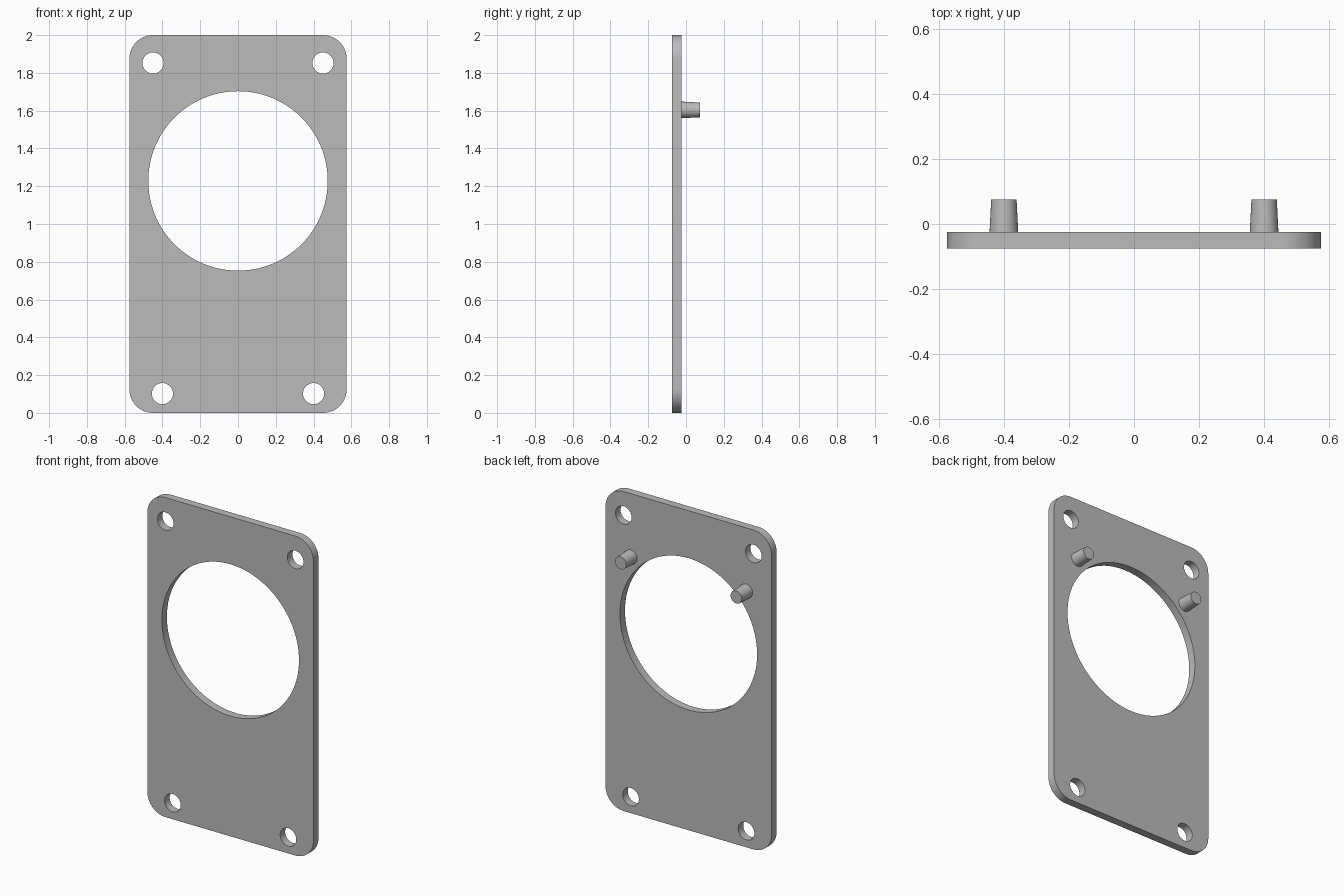
import bpy
from math import cos, sin, pi, radians

cube = bpy.data.objects.get("Cube")
if cube:
    bpy.data.objects.remove(cube, do_unlink=True)

WIDTH, HEIGHT, CORNER = 1.15, 2.0, 0.125
THICKNESS = 0.05
PLATE_Y = -0.05

grey = bpy.data.materials.new("plain grey")
grey.use_nodes = True
grey.diffuse_color = (0.5, 0.5, 0.5, 1)
grey.node_tree.nodes["Principled BSDF"].inputs["Base Color"].default_value = grey.diffuse_color


def arc(x, z, r, start, sweep, steps):
    return [(x + r * cos(start + sweep * i / steps),
             z + r * sin(start + sweep * i / steps)) for i in range(steps + 1)]


def circle(x, z, r, steps):
    return arc(x, z, r, 0, 2 * pi, steps)[:-1]


def finish(obj):
    bpy.ops.object.select_all(action='DESELECT')
    obj.select_set(True)
    bpy.context.view_layer.objects.active = obj
    bpy.ops.object.transform_apply(location=True, rotation=True, scale=True)
    bpy.ops.object.shade_smooth_by_angle(angle=radians(30))


# Plate outline with rounded corners
outline = []
corners = [(1, 1), (-1, 1), (-1, -1), (1, -1)]
for i, (sx, sz) in enumerate(corners):
    outline += arc(sx * (WIDTH / 2 - CORNER), HEIGHT / 2 + sz * (HEIGHT / 2 - CORNER),
                   CORNER, i * pi / 2, pi / 2, 16)

# Large opening and four screw holes
loops = [outline, circle(0, 1.228, 0.475, 96)]
for side in (-1, 1):
    loops.append(circle(side * 0.45, 1.852, 0.056, 32))
    loops.append(circle(side * 0.4, 0.102, 0.056, 32))

# Filled, extruded profile turned into a mesh plate
curve = bpy.data.curves.new("plate_profile", 'CURVE')
curve.dimensions = '2D'
curve.fill_mode = 'BOTH'
curve.extrude = THICKNESS / 2
for pts in loops:
    spline = curve.splines.new('POLY')
    spline.points.add(len(pts) - 1)
    for point, (x, z) in zip(spline.points, pts):
        point.co = (x, z, 0, 1)
    spline.use_cyclic_u = True
plate = bpy.data.objects.new("plate", curve)
bpy.context.collection.objects.link(plate)
plate.location.y = PLATE_Y
plate.rotation_euler.x = pi / 2
bpy.ops.object.select_all(action='DESELECT')
plate.select_set(True)
bpy.context.view_layer.objects.active = plate
bpy.ops.object.convert(target='MESH')
plate = bpy.context.view_layer.objects.active
plate.data.materials.clear()
plate.data.materials.append(grey)

# Weld the caps to the rim so the plate is one solid
bpy.ops.object.mode_set(mode='EDIT')
bpy.ops.mesh.select_all(action='SELECT')
bpy.ops.mesh.remove_doubles(threshold=0.0001)
bpy.ops.mesh.normals_make_consistent(inside=False)
bpy.ops.object.mode_set(mode='OBJECT')
finish(plate)

# Tapered locating pegs on the back
for name, side in (("left_peg", 1), ("right_peg", -1)):
    bpy.ops.mesh.primitive_cone_add(vertices=32, radius1=0.044, radius2=0.039, depth=0.1,
                                    location=(side * 0.4, 0.025, 1.604),
                                    rotation=(-pi / 2, 0, 0))
    peg = bpy.context.object
    peg.name = name
    peg.data.materials.append(grey)
    finish(peg)
